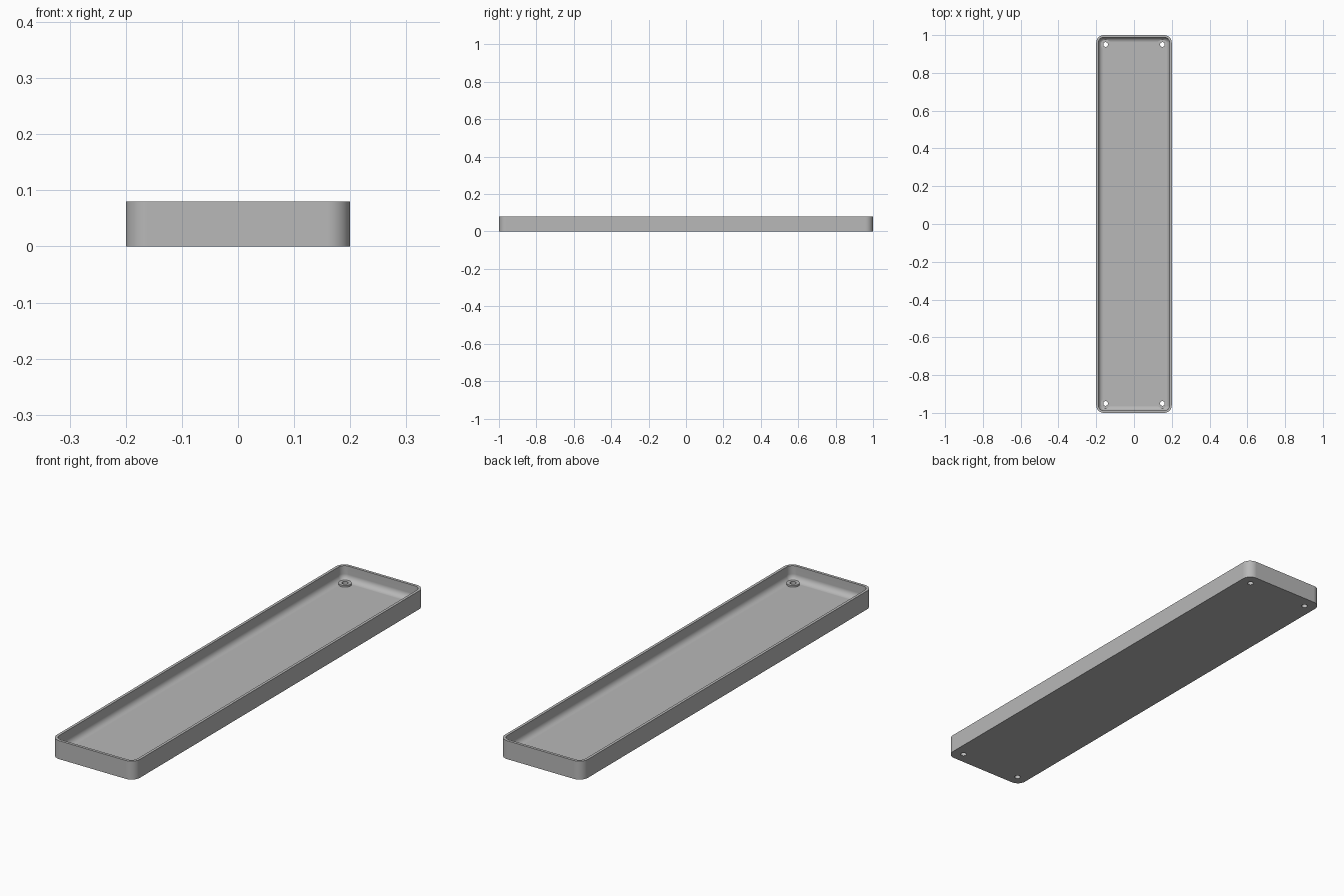
import bpy, bmesh, math

cube = bpy.data.objects.get("Cube")
if cube:
    bpy.data.objects.remove(cube, do_unlink=True)

HALF_X, HALF_Y, HEIGHT = 0.2, 1.0, 0.08
CORNER, WALL, FLOOR, FILLET = 0.04, 0.012, 0.018, 0.026
CORNER_STEPS, FILLET_STEPS = 10, 8

grey = bpy.data.materials.new("plain grey")
grey.use_nodes = True
grey.diffuse_color = (0.48, 0.48, 0.48, 1)
grey.node_tree.nodes["Principled BSDF"].inputs["Base Color"].default_value = grey.diffuse_color


def rounded_loop(bm, inset, z):
    """Ring of vertices around a rounded rectangle."""
    r = CORNER - inset
    cx, cy = HALF_X - CORNER, HALF_Y - CORNER
    ring = []
    for quarter, (sx, sy) in enumerate([(1, 1), (-1, 1), (-1, -1), (1, -1)]):
        for i in range(CORNER_STEPS + 1):
            a = (quarter + i / CORNER_STEPS) * math.pi / 2
            ring.append(bm.verts.new((sx * cx + r * math.cos(a), sy * cy + r * math.sin(a), z)))
    return ring


def cylinder(name, x, y, radius, z0, z1):
    bpy.ops.mesh.primitive_cylinder_add(vertices=32, radius=radius, depth=z1 - z0,
                                        location=(x, y, (z0 + z1) / 2))
    ob = bpy.context.object
    ob.name = name
    ob.data.materials.append(grey)
    return ob


def combine(target, tool, operation):
    mod = target.modifiers.new(operation.lower(), 'BOOLEAN')
    mod.object, mod.operation, mod.solver = tool, operation, 'EXACT'
    bpy.context.view_layer.objects.active = target
    bpy.ops.object.modifier_apply(modifier=mod.name)
    bpy.data.objects.remove(tool, do_unlink=True)


# Tray: outside wall, rim, inside wall, then a rounded sweep into the floor
sections = [(0, 0), (0, HEIGHT), (WALL, HEIGHT)]
for i in range(FILLET_STEPS + 1):
    a = i / FILLET_STEPS * math.pi / 2
    sections.append((WALL + FILLET * (1 - math.cos(a)), FLOOR + FILLET * (1 - math.sin(a))))

bm = bmesh.new()
rings = [rounded_loop(bm, inset, z) for inset, z in sections]
for low, high in zip(rings, rings[1:]):
    for i in range(len(low)):
        j = (i + 1) % len(low)
        bm.faces.new((low[i], low[j], high[j], high[i]))
bm.faces.new(rings[0][::-1])
bm.faces.new(rings[-1])
bmesh.ops.recalc_face_normals(bm, faces=bm.faces)
mesh = bpy.data.meshes.new("tray")
bm.to_mesh(mesh)
bm.free()
mesh.materials.append(grey)
tray = bpy.data.objects.new("tray", mesh)
bpy.context.collection.objects.link(tray)

# Low screw seats with through holes in the four corners
for x in (-0.15, 0.15):
    for y in (-0.95, 0.95):
        combine(tray, cylinder("screw_seat", x, y, 0.026, FLOOR / 2, FLOOR + 0.007), 'UNION')
        combine(tray, cylinder("screw_hole", x, y, 0.0125, -0.02, HEIGHT), 'DIFFERENCE')

# Smooth corners, crisp rim and hole edges
bpy.ops.object.select_all(action='DESELECT')
tray.select_set(True)
bpy.context.view_layer.objects.active = tray
bpy.ops.object.shade_smooth_by_angle(angle=math.radians(30))
weighted = tray.modifiers.new("flat_face_normals", 'WEIGHTED_NORMAL')
weighted.keep_sharp = True
